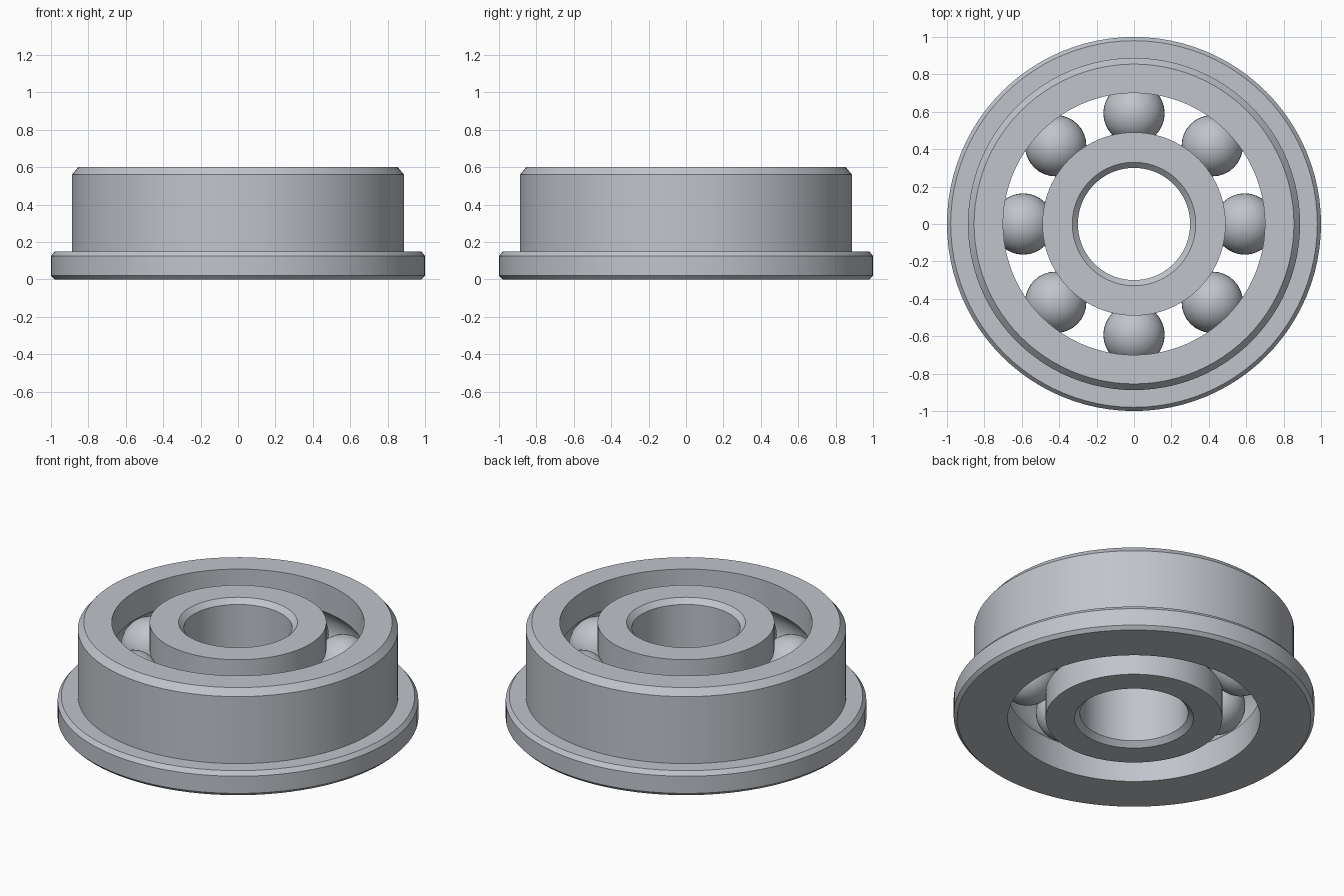
import bpy, bmesh, math
from mathutils import Matrix, Vector

if "Cube" in bpy.data.objects:
    bpy.data.objects.remove(bpy.data.objects["Cube"])

HEIGHT = 0.6
PITCH = 0.592        # radius of the circle of ball centres
BALL_R = 0.164
BALLS = 8
SEGMENTS = 96

steel = bpy.data.materials.new("steel grey")
steel.use_nodes = True
colour = (0.53, 0.56, 0.60, 1)
steel.diffuse_color = colour
steel.node_tree.nodes["Principled BSDF"].inputs["Base Color"].default_value = colour


def finish(name, bm, angle):
    bmesh.ops.recalc_face_normals(bm, faces=bm.faces)
    mesh = bpy.data.meshes.new(name)
    bm.to_mesh(mesh)
    bm.free()
    mesh.materials.append(steel)
    obj = bpy.data.objects.new(name, mesh)
    bpy.context.collection.objects.link(obj)
    bpy.ops.object.select_all(action="DESELECT")
    obj.select_set(True)
    bpy.context.view_layer.objects.active = obj
    bpy.ops.object.shade_smooth_by_angle(angle=math.radians(angle))
    return obj


def groove(wall, side, steps=12):
    """Raceway arc cut into a wall; side is +1 for outward, -1 for inward."""
    r = BALL_R + 0.003
    half = math.acos(abs(wall - PITCH) / r)
    angles = [half - 2 * half * i / steps for i in range(steps + 1)]
    return [(PITCH + side * r * math.cos(a), HEIGHT / 2 + r * math.sin(a))
            for a in angles]


def lathe(name, profile):
    """Revolve a closed (radius, height) profile around z."""
    bm = bmesh.new()
    rings = []
    for i in range(SEGMENTS):
        turn = Matrix.Rotation(math.tau * i / SEGMENTS, 3, "Z")
        rings.append([bm.verts.new(turn @ Vector((r, 0, z))) for r, z in profile])
    for i, ring in enumerate(rings):
        after = rings[(i + 1) % SEGMENTS]
        for j in range(len(profile)):
            k = (j + 1) % len(profile)
            bm.faces.new((ring[j], after[j], after[k], ring[k]))
    return finish(name, bm, 15)


# Flanged outer ring with chamfered rims and inner raceway
lathe("outer_ring", [(0.70, 0), (0.98, 0), (1, 0.02), (1, 0.125), (0.98, 0.15),
                     (0.888, 0.15), (0.888, 0.56), (0.855, HEIGHT), (0.70, HEIGHT)]
      + groove(0.70, 1))

# Inner ring with chamfered bore and outer raceway
lathe("inner_ring", [(0.30, 0.03), (0.30, HEIGHT - 0.03), (0.33, HEIGHT), (0.49, HEIGHT)]
      + groove(0.49, -1) + [(0.49, 0), (0.33, 0)])

# Balls between the raceways
for n in range(BALLS):
    a = math.tau * n / BALLS
    bm = bmesh.new()
    bmesh.ops.create_uvsphere(bm, u_segments=32, v_segments=20, radius=BALL_R)
    ball = finish(f"ball_{n + 1}", bm, 30)
    ball.location = (PITCH * math.cos(a), PITCH * math.sin(a), HEIGHT / 2)
